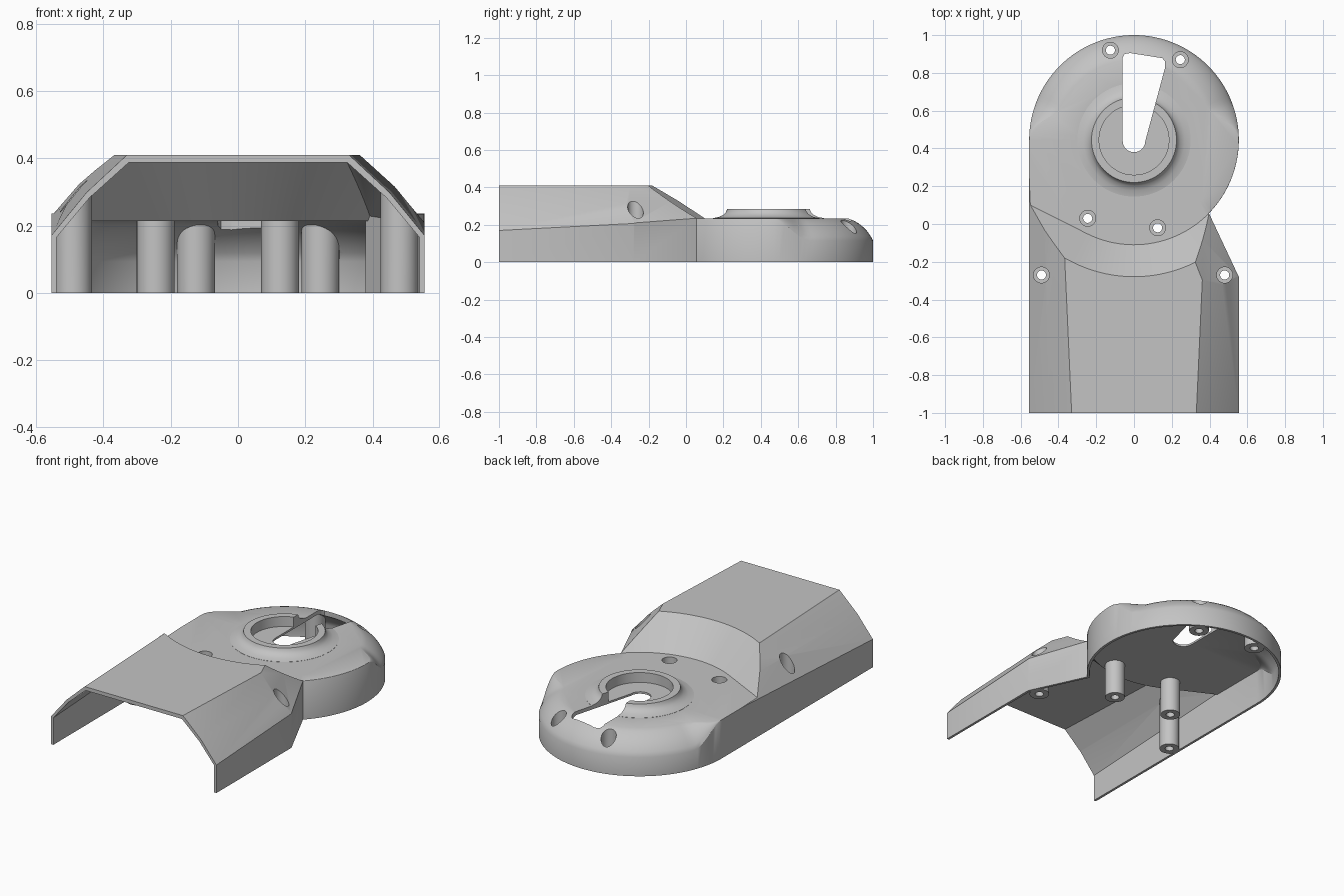
import bpy, bmesh
from math import sin, cos, radians, pi
from mathutils import Vector

if "Cube" in bpy.data.objects:
    bpy.data.objects.remove(bpy.data.objects["Cube"], do_unlink=True)

R, H, W = 0.555, 0.235, 0.555      # head radius, head height, body half width
CY = 0.445                         # head centre in y
WALL, ROOF = 0.015, 0.022          # shell thicknesses

grey = bpy.data.materials.new("light_grey")
grey.diffuse_color = (0.55, 0.55, 0.55, 1)
grey.use_nodes = True
grey.node_tree.nodes["Principled BSDF"].inputs["Base Color"].default_value = (0.55, 0.55, 0.55, 1)


def loft(name, rings, planes=()):
    """Closed solid through rings of equal point count, trimmed by planes."""
    bm = bmesh.new()
    loops = [[bm.verts.new(p) for p in ring] for ring in rings]
    n = len(loops[0])
    for a, b in zip(loops, loops[1:]):
        for i in range(n):
            j = (i + 1) % n
            bm.faces.new((a[i], a[j], b[j], b[i]))
    bm.faces.new(loops[0])
    bm.faces.new(loops[-1])
    for point, normal in planes:
        bmesh.ops.bisect_plane(bm, geom=bm.verts[:] + bm.edges[:] + bm.faces[:],
                               plane_co=point, plane_no=normal, clear_outer=True)
        bmesh.ops.holes_fill(bm, edges=[e for e in bm.edges if e.is_boundary])
    bmesh.ops.recalc_face_normals(bm, faces=bm.faces)
    mesh = bpy.data.meshes.new(name)
    bm.to_mesh(mesh)
    bm.free()
    mesh.materials.append(grey)
    obj = bpy.data.objects.new(name, mesh)
    bpy.context.collection.objects.link(obj)
    return obj


def combine(target, tool, operation):
    mod = target.modifiers.new("combine", 'BOOLEAN')
    mod.operation, mod.solver, mod.object = operation, 'EXACT', tool
    bpy.context.view_layer.objects.active = target
    bpy.ops.object.modifier_apply(modifier=mod.name)
    bpy.data.objects.remove(tool, do_unlink=True)


def circle(x, y, r, z, n=48):
    return [(x + r * cos(2 * pi * i / n), y + r * sin(2 * pi * i / n), z) for i in range(n)]


def cylinder(name, x, y, r, z0, z1):
    return loft(name, [circle(x, y, r, z0), circle(x, y, r, z1)])


def head(name, r, h, base):
    """Round disc whose rear rim swells into a soft bevel."""
    n, steps = 128, 6
    rings = [circle(0, CY, r, base, n)]
    for k in range(steps + 1):
        f = k / steps
        a = f * pi / 2
        out = (f + 1 - cos(a)) / 2
        down = (1 - f + 1 - sin(a)) / 2
        ring = []
        for i in range(n):
            t = 2 * pi * i / n
            s = min(max((sin(t) - 0.02) / 0.38, 0), 1)
            s = 0.01 + 0.99 * s * s * (3 - 2 * s)
            rr = r - 0.13 * s * out
            ring.append((rr * cos(t), CY + rr * sin(t), h - 0.12 * s * down))
        rings.append(ring)
    return loft(name, rings)


def body(name, t, roof, base, front):
    """Tapering hood with chamfered shoulders and a cut-back right corner."""
    def section(y):
        g = y + 1
        w, zw = W - t, 0.17 + 0.052 * g - 0.4 * t
        xt, zt = 0.33 + 0.045 * g - 0.4 * t, 0.41 - roof
        half = [(w, base), (w, zw), ((w + xt) / 2 + 0.008, (zw + zt) / 2 + 0.008), (xt, zt)]
        return [(x, y, z) for x, z in half] + [(-x, y, z) for x, z in reversed(half)]
    a, b, c = Vector((0.36, -0.28, 0.405)), Vector((0.555, -0.28, 0.21)), Vector((0.4, 0.05, H))
    slant = (b - a).cross(c - a).normalized()
    side = (c - b).cross(Vector((0, 0, 1))).normalized()
    if side.x < 0:
        side = -side
    hood = loft(name, [section(front), section(CY)],
                [(c - slant * t, slant), (c - side * t, side)])

    # conical scoop where the hood drops to the head, straight on the left
    def scoop(z, r):
        arc = [radians(360 - 116.8 * i / 40) for i in range(41)]
        pts = [(r * cos(q), CY + r * sin(q)) for q in arc]
        x, y = pts[-1]
        pts += [(x - 0.893 * 0.9, y + 0.451 * 0.9), (x - 0.8, 1.6), (r, 1.6)]
        return [(px, py, z) for px, py in pts]
    combine(hood, loft("scoop", [scoop(H - roof, R), scoop(H - roof + 0.3, R + 0.29)]), 'DIFFERENCE')
    return hood


# outer form: hood, round head and flared collar
shell = body("cover_shell", 0, 0, 0, -1)
combine(shell, head("head", R, H, 0), 'UNION')
collar = [(0.3, 0.222), (0.3, 0.236), (0.268, 0.242), (0.243, 0.255), (0.23, 0.27), (0.225, 0.285)]
combine(shell, loft("collar", [circle(0, CY, r, z, 72) for r, z in collar]), 'UNION')

# hollow interior, leaving the screw posts standing
posts = [(-0.125, 0.92, 0.1), (0.245, 0.87, 0.1), (-0.245, 0.03, 0.15),
         (0.125, -0.02, 0.15), (-0.49, -0.27, 0.2), (0.48, -0.27, 0.2)]
hollow = body("hollow", WALL, ROOF, -0.1, -1.1)
combine(hollow, head("head_hollow", R - WALL, H - ROOF, -0.1), 'UNION')
for x, y, seat in posts:
    combine(hollow, cylinder("post", x, y, 0.056, -0.2, 0.6), 'DIFFERENCE')
combine(shell, hollow, 'DIFFERENCE')

# screw holes with counterbores
for x, y, seat in posts:
    combine(shell, cylinder("screw_hole", x, y, 0.024, -0.1, 0.6), 'DIFFERENCE')
    combine(shell, cylinder("counterbore", x, y, 0.042, seat, 0.61), 'DIFFERENCE')

# collar recess and wedge-shaped slot
combine(shell, cylinder("recess", 0, CY, 0.185, 0.225, 0.5), 'DIFFERENCE')
slot = [(0.06 * cos(radians(q)), 0.44 + 0.06 * sin(radians(q))) for q in range(180, 361, 15)]
slot += [(0.165, 0.83), (0.165, 0.86), (0.15, 0.878), (-0.02, 0.905), (-0.05, 0.9), (-0.06, 0.88)]
combine(shell, loft("slot", [[(x, y, z) for x, y in slot] for z in (0.05, 0.55)]), 'DIFFERENCE')

bpy.ops.object.select_all(action='DESELECT')
shell.select_set(True)
bpy.context.view_layer.objects.active = shell
bpy.ops.object.shade_smooth_by_angle(angle=radians(30))
